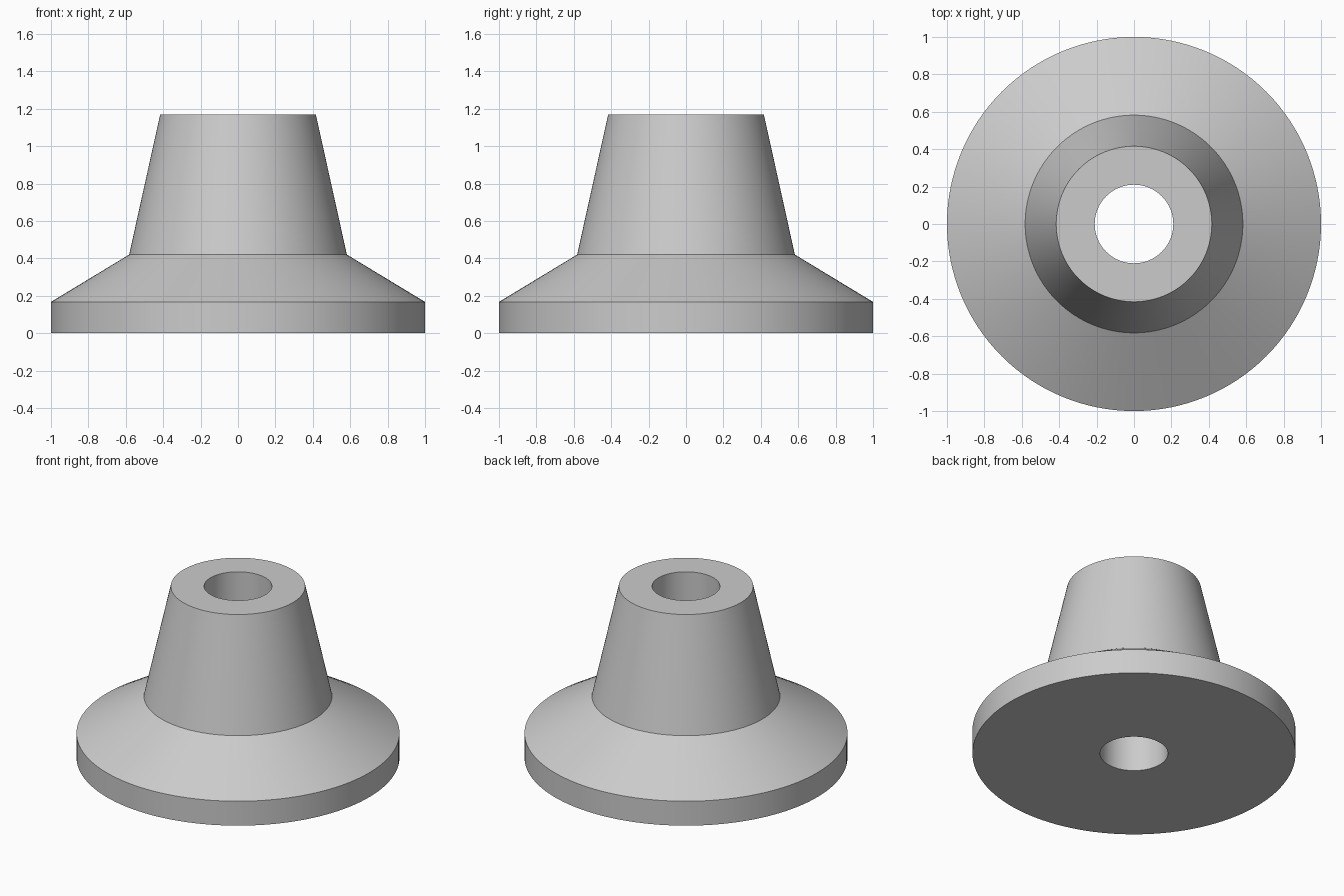
import bpy
import bmesh
import math

cube = bpy.data.objects.get("Cube")
if cube:
    bpy.data.objects.remove(cube, do_unlink=True)

# Single grey material
grey = bpy.data.materials.new("plain_grey")
grey.use_nodes = True
colour = (0.6, 0.6, 0.6, 1.0)
grey.diffuse_color = colour
grey.node_tree.nodes["Principled BSDF"].inputs["Base Color"].default_value = colour

SEGMENTS = 128


def lathe(name, profile, material):
    """Revolve a closed (radius, height) profile around the z axis."""
    bm = bmesh.new()
    rings = []
    for radius, height in profile:
        ring = []
        for i in range(SEGMENTS):
            a = math.tau * i / SEGMENTS
            ring.append(bm.verts.new((radius * math.cos(a), radius * math.sin(a), height)))
        rings.append(ring)
    for k, lower in enumerate(rings):
        upper = rings[(k + 1) % len(rings)]
        for i in range(SEGMENTS):
            j = (i + 1) % SEGMENTS
            bm.faces.new((lower[i], lower[j], upper[j], upper[i]))
    bmesh.ops.recalc_face_normals(bm, faces=bm.faces)
    mesh = bpy.data.meshes.new(name)
    bm.to_mesh(mesh)
    bm.free()
    mesh.materials.append(material)
    obj = bpy.data.objects.new(name, mesh)
    bpy.context.collection.objects.link(obj)
    bpy.ops.object.select_all(action="DESELECT")
    obj.select_set(True)
    bpy.context.view_layer.objects.active = obj
    bpy.ops.object.shade_smooth_by_angle(angle=math.radians(15))
    return obj


# Flanged hub: rim, sloped shoulder, tapered neck and through bore
BORE = 0.21
HEIGHT = 1.17
lathe("flanged_hub", [
    (BORE, 0.0),
    (1.0, 0.0),
    (1.0, 0.167),
    (0.582, 0.42),
    (0.416, HEIGHT),
    (BORE, HEIGHT),
], grey)
